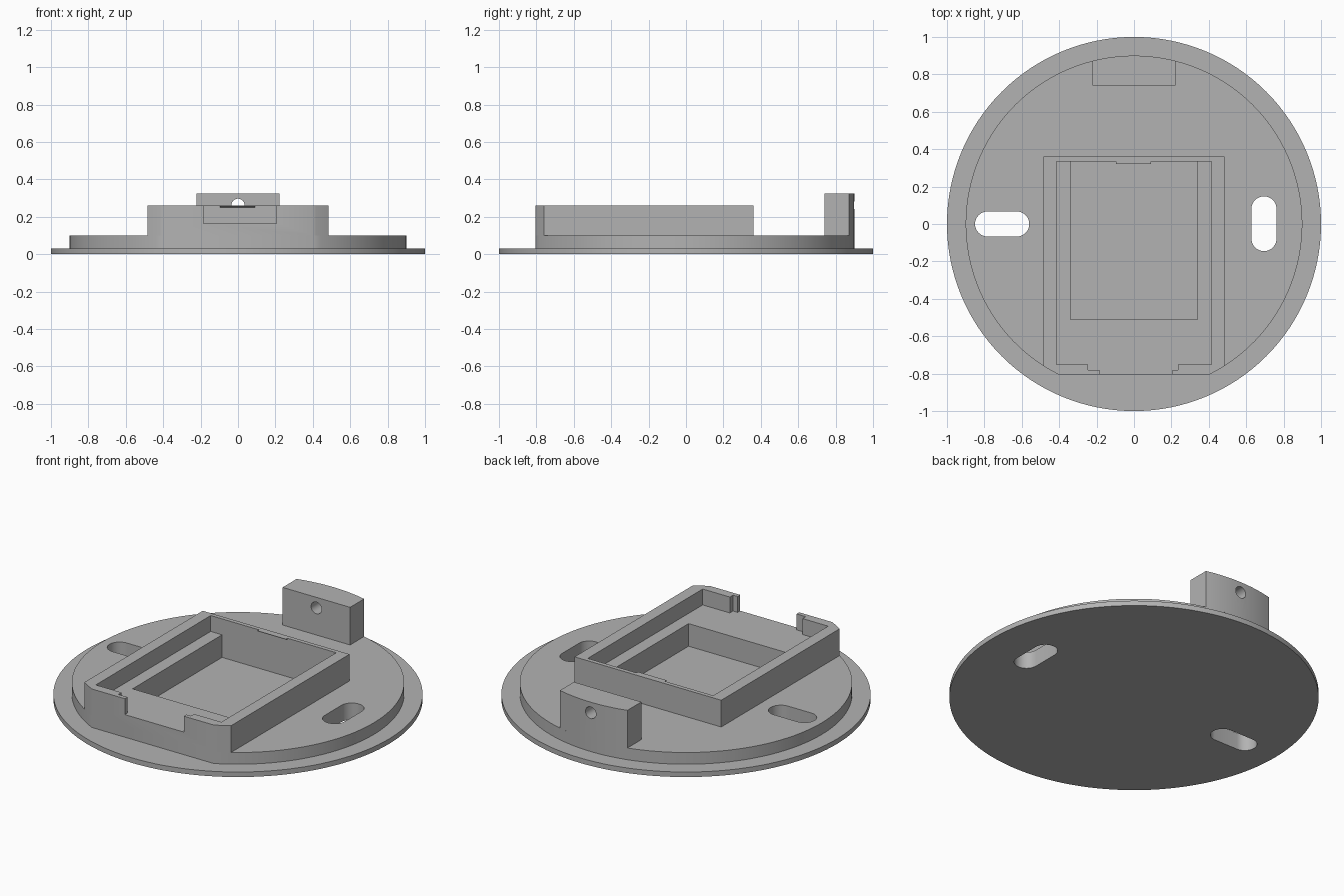
import bpy, bmesh
from math import sin, cos, pi, asin, acos

default = bpy.data.objects.get("Cube")
if default:
    bpy.data.objects.remove(default, do_unlink=True)

grey = bpy.data.materials.new("plain grey")
grey.use_nodes = True
colour = (0.45, 0.45, 0.45, 1)
grey.diffuse_color = colour
grey.node_tree.nodes["Principled BSDF"].inputs["Base Color"].default_value = colour

FLANGE, DECK, LEDGE, RIM = 0.03, 0.1, 0.165, 0.26
R, FLAT = 0.9, -0.805        # raised disc radius and its cut front


def arc(r, a, b, n, cx=0, cy=0):
    return [(cx + r * cos(a + (b - a) * i / n), cy + r * sin(a + (b - a) * i / n))
            for i in range(n + 1)]


def rect(x0, x1, y0, y1):
    return [(x0, y0), (x1, y0), (x1, y1), (x0, y1)]


def prism(name, outline, z0, z1):
    """Extrude a plan outline from z0 up to z1."""
    bm = bmesh.new()
    base = bm.faces.new([bm.verts.new((x, y, z0)) for x, y in outline])
    grown = bmesh.ops.extrude_face_region(bm, geom=[base])["geom"]
    for v in grown:
        if isinstance(v, bmesh.types.BMVert):
            v.co.z = z1
    bmesh.ops.recalc_face_normals(bm, faces=bm.faces)
    mesh = bpy.data.meshes.new(name)
    bm.to_mesh(mesh)
    bm.free()
    mesh.materials.append(grey)
    ob = bpy.data.objects.new(name, mesh)
    bpy.context.collection.objects.link(ob)
    return ob


def finish(ob, cutters=()):
    """Apply the cuts, then smooth the curved walls only."""
    for c in cutters:
        mod = ob.modifiers.new("cut", "BOOLEAN")
        mod.operation, mod.solver, mod.object = "DIFFERENCE", "EXACT", c
    bpy.ops.object.select_all(action="DESELECT")
    bpy.context.view_layer.objects.active = ob
    ob.select_set(True)
    for mod in list(ob.modifiers):
        bpy.ops.object.modifier_apply(modifier=mod.name)
    bpy.ops.object.shade_smooth_by_angle(angle=0.5)


# Cutters: two screw slots, battery pocket, ledge recess, stepped front notch
r = 0.067
slot_across = prism("slot_across_cutter",
                    arc(r, pi / 2, 3 * pi / 2, 16, -0.85 + r, 0)
                    + arc(r, -pi / 2, pi / 2, 16, -0.56 - r, 0), -0.1, 0.2)
slot_along = prism("slot_along_cutter",
                   arc(r, 0, pi, 16, 0.695, 0.148 - r)
                   + arc(r, pi, 2 * pi, 16, 0.695, -0.145 + r), -0.1, 0.2)
pocket = prism("pocket_cutter", rect(-0.34, 0.34, -0.51, 0.335), 0, 0.4)
recess = prism("recess_cutter", rect(-0.415, 0.415, -0.75, 0.335), LEDGE, 0.4)
notch_inner = prism("notch_inner_cutter", rect(-0.245, 0.235, -0.78, -0.7), LEDGE, 0.4)
notch_outer = prism("notch_outer_cutter", rect(-0.185, 0.205, -0.9, -0.7), LEDGE, 0.4)
hole = prism("hole_cutter", arc(0.035, 0, 2 * pi * 31 / 32, 31), -1.2, -0.5)
hole.rotation_euler.x = pi / 2
hole.location.z = 0.262
cutters = [slot_across, slot_along, pocket, recess, notch_inner, notch_outer, hole]
for c in cutters:
    c.hide_render = True
bpy.context.view_layer.update()

# Thin round flange
flange = prism("base_flange", arc(1, 0, 2 * pi * 127 / 128, 127), 0, FLANGE)
finish(flange, [slot_across, slot_along])

# Raised disc with a flat front
a = asin(FLAT / R)
disc = prism("raised_disc", arc(R, a, pi - a, 110), FLANGE, DECK)
finish(disc, [slot_across, slot_along, pocket])

# Square frame whose front corners follow the disc
HALF = 0.485
b = -acos(HALF / R)
outline = [(HALF, 0.36), (-HALF, 0.36)] + arc(R, pi - b, pi - a, 6) + arc(R, a, b, 6)
frame = prism("holder_frame", outline, DECK, RIM)
finish(frame, [pocket, recess, notch_inner, notch_outer])

# Small wedge-shaped catch on the rear inner wall
catch = prism("rear_catch", rect(-0.095, 0.092, 0.32, 0.337), 0.25, RIM)
for v in catch.data.vertices:
    if v.co.y < 0.33 and v.co.z < 0.255:
        v.co.z = 0.258
finish(catch)

# Rear post with a curved back and a round through hole
PW = 0.223
p = acos(PW / R)
post = prism("rear_post", [(-PW, 0.74), (PW, 0.74)] + arc(R, p, pi - p, 16), DECK, 0.325)
finish(post, [hole])

for c in cutters:
    bpy.data.objects.remove(c, do_unlink=True)
